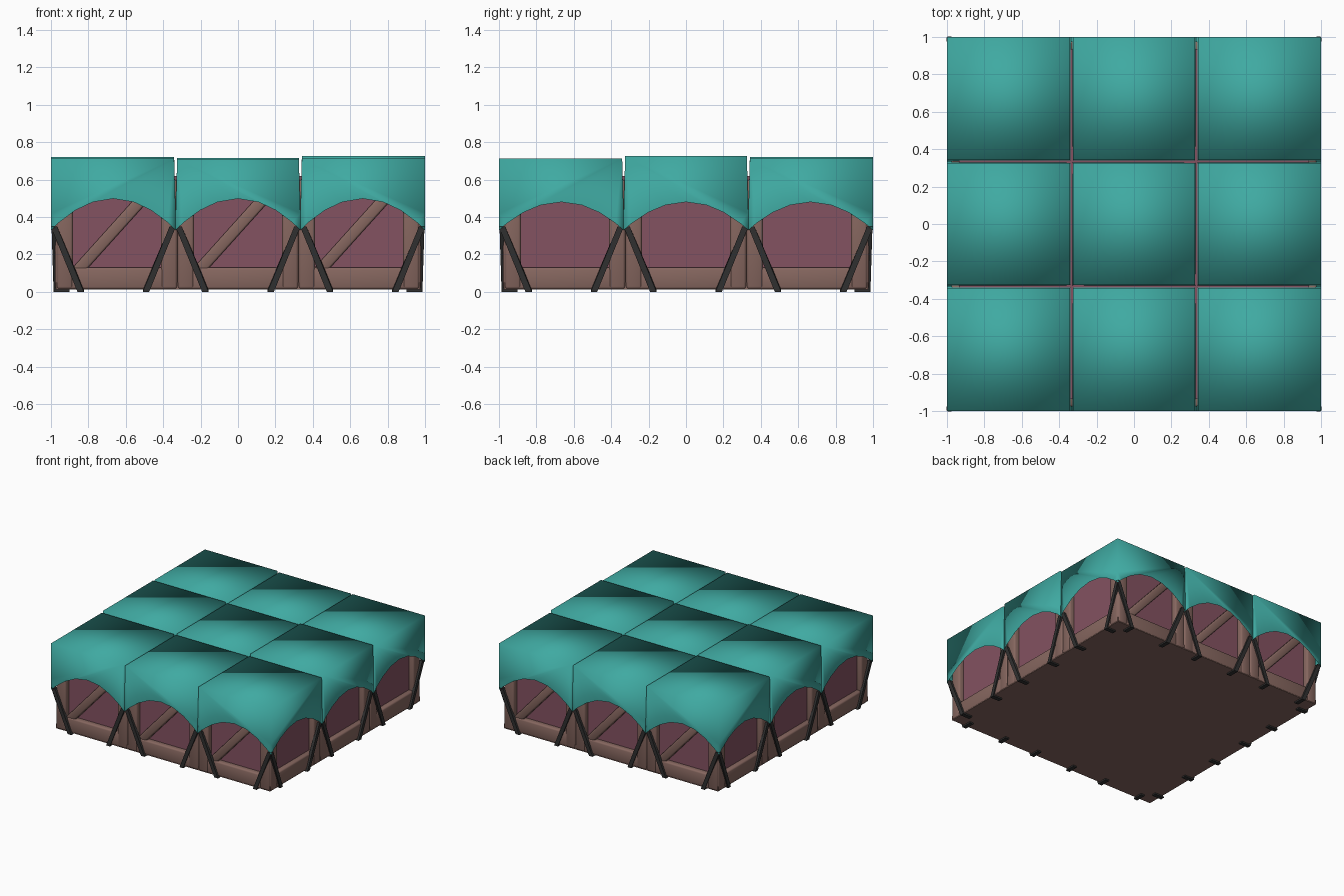
import bpy, bmesh, math
from mathutils import Matrix, Vector

if "Cube" in bpy.data.objects:
    bpy.data.objects.remove(bpy.data.objects["Cube"])

CELL = 2 / 3


def material(name, rgb):
    m = bpy.data.materials.new(name)
    m.diffuse_color = (*rgb, 1)
    m.use_nodes = True
    m.node_tree.nodes["Principled BSDF"].inputs["Base Color"].default_value = m.diffuse_color
    return m


TEAL = material("teal_cloth", (0.05, 0.40, 0.36))
BROWN = material("brown_frame", (0.24, 0.135, 0.115))
PLUM = material("plum_panel", (0.23, 0.085, 0.12))
DARK = material("dark_strap", (0.03, 0.03, 0.03))


def finish(name, bm, mat, smooth=False, bevel=0):
    bmesh.ops.recalc_face_normals(bm, faces=bm.faces)
    me = bpy.data.meshes.new(name)
    bm.to_mesh(me)
    bm.free()
    me.materials.append(mat)
    for p in me.polygons:
        p.use_smooth = smooth
    ob = bpy.data.objects.new(name, me)
    bpy.context.collection.objects.link(ob)
    if bevel:
        mod = ob.modifiers.new("bevel", "BEVEL")
        mod.width = bevel
        mod.segments = 2
    return ob


def add_box(bm, lo, hi, xf=Matrix()):
    lo, hi = Vector(lo), Vector(hi)
    scale = Matrix.Diagonal((*(hi - lo), 1))
    bmesh.ops.create_cube(bm, size=1, matrix=xf @ Matrix.Translation((lo + hi) / 2) @ scale)


def side(k):
    # k = 0 front, 1 right, 2 back, 3 left; local front is -y
    return Matrix.Rotation(k * math.pi / 2, 4, "Z")


# Cloth covers: one per cell, arched skirts on the outer sides
HEIGHTS = [[0.712, 0.710, 0.714], [0.722, 0.715, 0.727], [0.720, 0.712, 0.712]]
ARCH = [-0.87, -0.61, -0.33, 0, 0.33, 0.61, 0.87]
CORNERS = [(-1, -1), (1, -1), (1, 1), (-1, 1)]
for j in range(3):
    for i in range(3):
        bm = bmesh.new()
        cx, cy, h = (i - 1) * CELL, (j - 1) * CELL, CELL / 2

        def top_coord(c, s):
            v = c + s * h
            return v if abs(v) > 0.99 else v - s * 0.008

        low = [bm.verts.new((cx + a * h, cy + b * h, 0.33)) for a, b in CORNERS]
        mid = [bm.verts.new((cx + a * h, cy + b * h, 0.42)) for a, b in CORNERS]
        top = [bm.verts.new((top_coord(cx, a), top_coord(cy, b), HEIGHTS[j][i])) for a, b in CORNERS]
        bm.faces.new(top)
        outer = [j == 0, i == 2, j == 2, i == 0]
        for k in range(4):
            n = (k + 1) % 4
            arch = []
            if outer[k]:
                rise = 0.15 if k % 2 else 0.168
                for u in ARCH:
                    p = low[k].co.lerp(low[n].co, (u + 1) / 2)
                    p.z += rise * (1 - u * u)
                    arch.append(bm.verts.new(p))
            bm.faces.new([mid[k], low[k], *arch, low[n], mid[n], top[n], top[k]])
        finish(f"cloth_cover_{i}_{j}", bm, TEAL, smooth=True)

# Plum panels behind the frames, and the shared floor
bm = bmesh.new()
add_box(bm, (-0.935, -0.935, 0.03), (0.935, 0.935, 0.62))
finish("panel_core", bm, PLUM)
bm = bmesh.new()
add_box(bm, (-0.972, -0.972, 0.012), (0.972, 0.972, 0.05))
finish("floor", bm, BROWN)

# Crate frames on every side: rails, posts, and diagonal braces front and back
for k in range(4):
    rails, posts, braces = bmesh.new(), bmesh.new(), bmesh.new()
    for i in (-1, 0, 1):
        c = i * 0.647
        add_box(rails, (c - 0.322, -0.975, 0.014), (c + 0.322, -0.92, 0.13), side(k))
        for s in (-1, 1):
            x0, x1 = sorted((c + s * 0.235, c + s * 0.323))
            add_box(posts, (x0, -0.978, 0.014), (x1, -0.90, 0.60), side(k))
        if k % 2 == 0:
            tilt = Matrix.Translation((c - 0.01, -0.945, 0.335)) @ Matrix.Rotation(-math.radians(48), 4, "Y")
            add_box(braces, (-0.33, -0.023, -0.031), (0.33, 0.023, 0.031), side(k) @ tilt)
    finish(f"bottom_rails_{k}", rails, BROWN, True, 0.012)
    finish(f"posts_{k}", posts, BROWN, True, 0.014)
    if k % 2 == 0:
        finish(f"diagonal_braces_{k}", braces, BROWN, True, 0.01)
    else:
        braces.free()

# Straps: from the cover corners down the sides and hooked under the floor
SECTIONS = [(0.318, (0.997, 0.35), (0.975, 0.35)),
            (0.175, (0.986, 0.0), (0.966, 0.016)),
            (0.175, (0.900, 0.0), (0.900, 0.016))]
for k in range(4):
    bm = bmesh.new()
    for i in (-1, 0, 1):
        for s in (-1, 1):
            rings = []
            for u, (od, oz), (nd, nz) in SECTIONS:
                x = i * CELL + s * u
                rings.append([bm.verts.new(side(k) @ Vector((x + w, -d, z)))
                              for w, d, z in ((-0.017, od, oz), (0.017, od, oz),
                                              (0.017, nd, nz), (-0.017, nd, nz))])
            for a, b in zip(rings, rings[1:]):
                for q in range(4):
                    r = (q + 1) % 4
                    bm.faces.new((a[q], a[r], b[r], b[q]))
            bm.faces.new(rings[0])
            bm.faces.new(rings[-1])
    finish(f"straps_{k}", bm, DARK)
